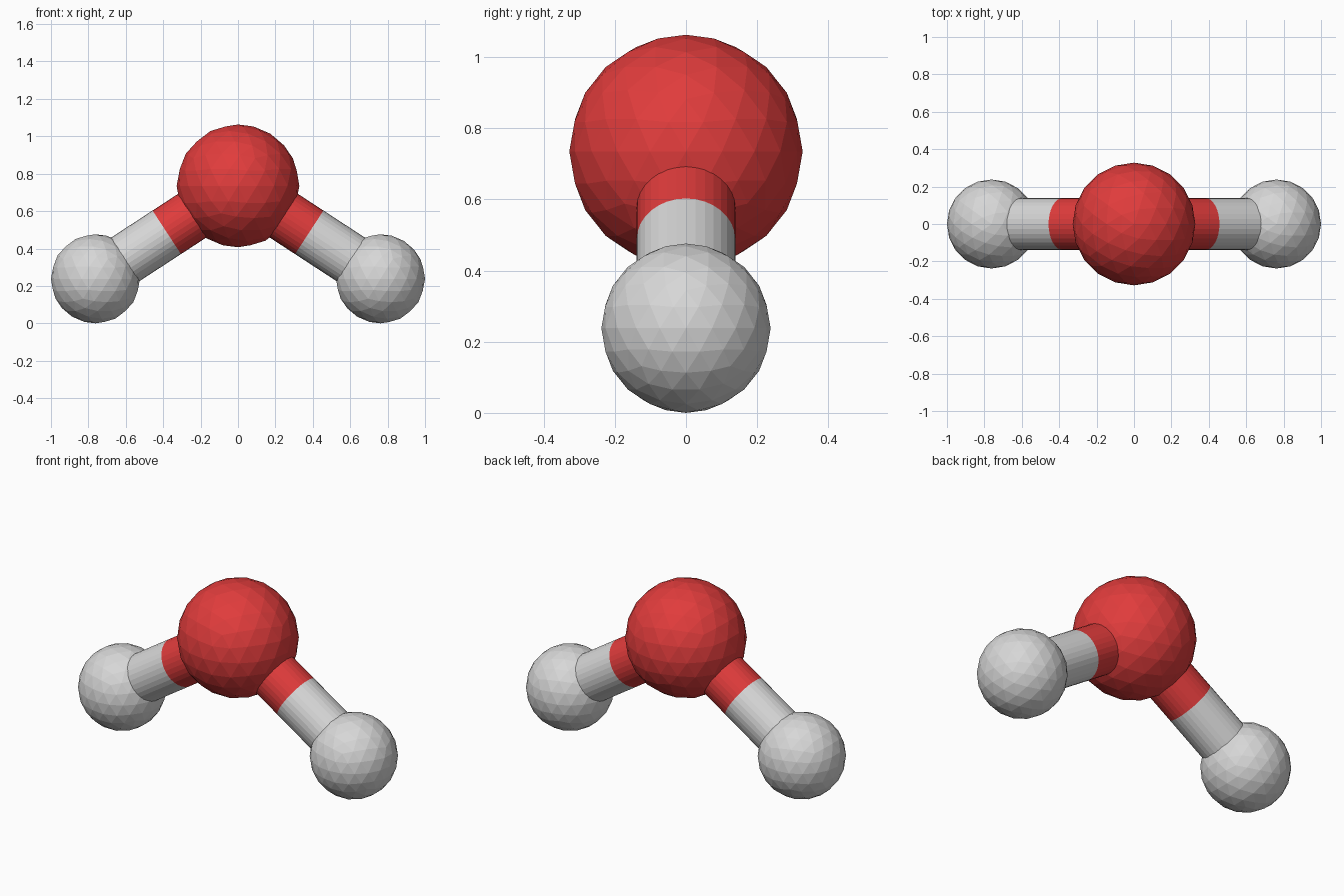
import bpy
from mathutils import Vector

if "Cube" in bpy.data.objects:
    bpy.data.objects.remove(bpy.data.objects["Cube"])


def material(name, rgb):
    m = bpy.data.materials.new(name)
    m.diffuse_color = (*rgb, 1)
    m.use_nodes = True
    m.node_tree.nodes["Principled BSDF"].inputs["Base Color"].default_value = m.diffuse_color
    return m


red = material("red", (0.75, 0.045, 0.045))
light_grey = material("light grey", (0.68, 0.68, 0.68))


def ball(name, centre, radius, mat):
    bpy.ops.mesh.primitive_ico_sphere_add(subdivisions=3, radius=radius, location=centre)
    ob = bpy.context.object
    ob.name = name
    ob.data.materials.append(mat)


def rod(name, a, b, mat):
    d = b - a
    bpy.ops.mesh.primitive_cylinder_add(vertices=32, radius=0.139, depth=d.length,
                                        end_fill_type='NOTHING', location=(a + b) / 2,
                                        rotation=d.to_track_quat('Z', 'Y').to_euler())
    ob = bpy.context.object
    ob.name = name
    ob.data.materials.append(mat)


# Large central ball
top = Vector((0, 0, 0.735))
ball("central_ball", top, 0.328, red)

# Two small balls, each joined by a two-colour rod
for side, s in (("left", -1), ("right", 1)):
    end = Vector((s * 0.762, 0, 0.238))
    mid = (top + end) / 2
    ball(side + "_ball", end, 0.238, light_grey)
    rod(side + "_inner_rod", top, mid, red)
    rod(side + "_outer_rod", mid, end, light_grey)
